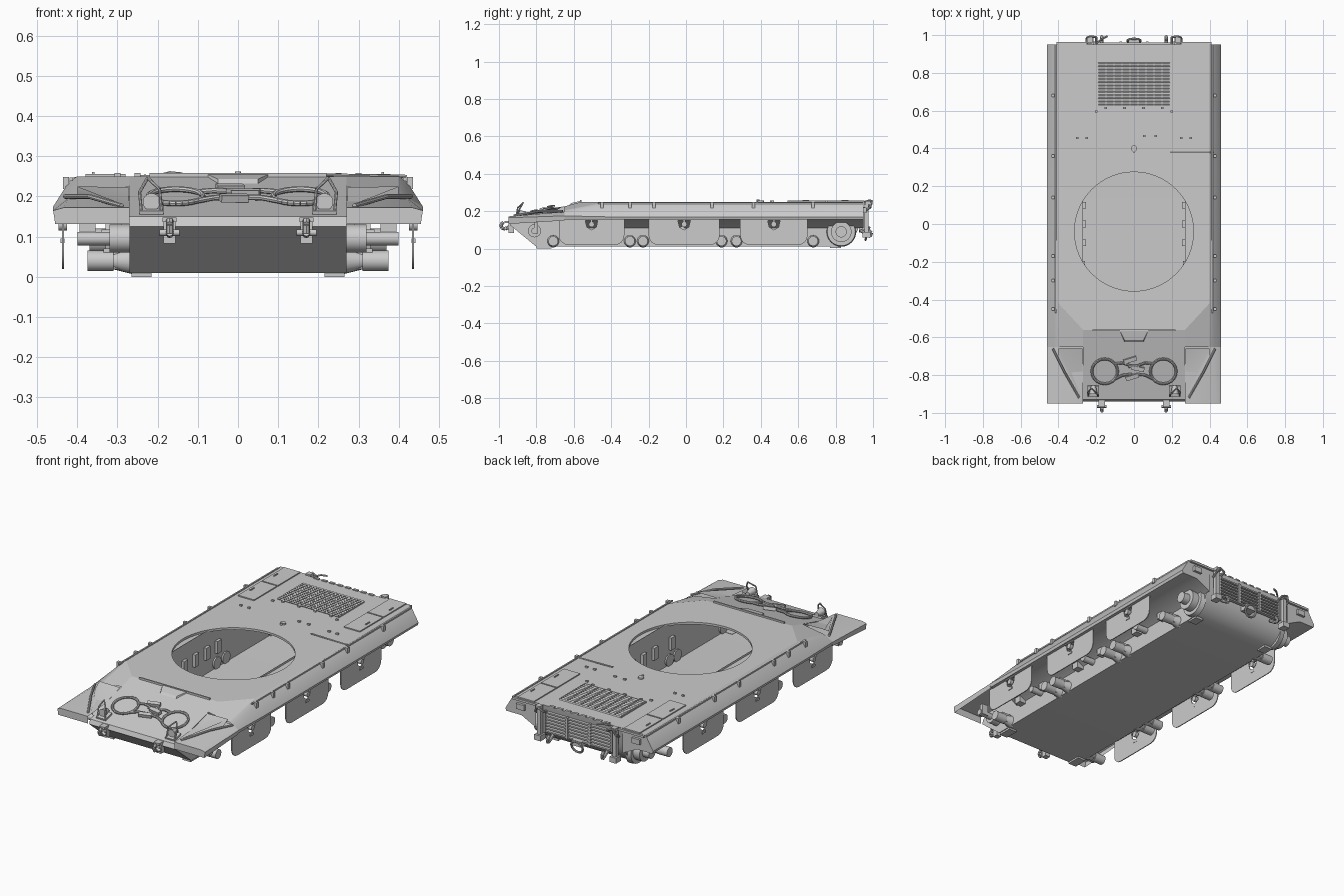
import bpy, bmesh, math
from mathutils import Vector, Matrix
from math import pi, cos, sin

if "Cube" in bpy.data.objects:
    bpy.data.objects.remove(bpy.data.objects["Cube"])

def finish(name, bm, mirror=False, recalc=True):
    bmesh.ops.remove_doubles(bm, verts=bm.verts, dist=1e-5)
    if recalc:
        bmesh.ops.recalc_face_normals(bm, faces=bm.faces)
    me = bpy.data.meshes.new(name)
    bm.to_mesh(me)
    ob = bpy.data.objects.new(name, me)
    bpy.context.collection.objects.link(ob)
    if mirror:
        ob.modifiers.new("Mirror", 'MIRROR').use_clip = False
    return ob

def sheet(name, verts, faces, mirror=False):
    bm = bmesh.new()
    vs = [bm.verts.new(v) for v in verts]
    for f in faces:
        bm.faces.new([vs[i] for i in f])
    return finish(name, bm, mirror)

def boxes(name, items, mirror=False):
    """items: (centre, size, optional x tilt, optional z turn)"""
    bm = bmesh.new()
    for it in items:
        c, s = it[0], it[1]
        rx = it[2] if len(it) > 2 else 0
        rz = it[3] if len(it) > 3 else 0
        m = Matrix.Translation(c) @ Matrix.Rotation(rz, 4, 'Z') @ Matrix.Rotation(rx, 4, 'X') @ Matrix.Diagonal((*s, 1))
        v = bmesh.ops.create_cube(bm, size=1, matrix=m)
    return finish(name, bm, mirror)

def rods(name, items, mirror=False, seg=16):
    """items: (start, end, radius, optional end radius)"""
    bm = bmesh.new()
    for it in items:
        a, b = Vector(it[0]), Vector(it[1])
        d = b - a
        m = Matrix.Translation((a + b) / 2) @ d.to_track_quat('Z', 'Y').to_matrix().to_4x4()
        bmesh.ops.create_cone(bm, cap_ends=True, segments=seg, radius1=it[2],
                              radius2=it[-1], depth=d.length, matrix=m)
    return finish(name, bm, mirror)

def tube(name, pts, r, mirror=False, closed=False):
    pairs = list(zip(pts, pts[1:] + pts[:1])) if closed else list(zip(pts, pts[1:]))
    return rods(name, [(a, b, r) for a, b in pairs], mirror, 8)

def circle(c, r, n, u, v):
    c, u, v = Vector(c), Vector(u), Vector(v)
    return [c + u * (r * cos(2*pi*i/n)) + v * (r * sin(2*pi*i/n)) for i in range(n)]

SL = 0.10 / 0.37
TILT = math.atan(SL)
def gl(x, y, h=0.0):           # point on the front slope
    return (x, y, 0.25 + (y + 0.56) * SL + h)

# lower tub: side profile swept across the width, open on top
arc = [(0.78 + 0.15*sin(a), 0.155 - 0.145*cos(a)) for a in [pi/2*i/8 for i in range(1, 8)]]
prof = [(-0.93, 0.15), (-0.94, 0.125), (-0.80, 0.01), (0.78, 0.01)] + arc + [(0.935, 0.16), (0.95, 0.25)]
n = len(prof)
full = prof + [(-0.56, 0.25)]
m = len(full)
verts = [(-0.27, y, z) for y, z in full] + [(0.27, y, z) for y, z in full]
faces = [(i, i+1, m+i+1, m+i) for i in range(n-1)] + [(m-1, 0, m, 2*m-1)]
faces += [tuple(range(m)), tuple(range(m, 2*m))]
sheet("lower_hull", verts, faces)

# deck with turret opening
bm = bmesh.new()
RING = circle((0, -0.04, 0.25), 0.315, 64, (1, 0, 0), (0, 1, 0))
outer = [(-.40, .95, .25), (.40, .95, .25), (.40, -.42, .25), (.27, -.56, .25), (-.27, -.56, .25), (-.40, -.42, .25)]
for loop in (outer, RING):
    vs = [bm.verts.new(p) for p in loop]
    for a, b in zip(vs, vs[1:] + vs[:1]):
        bm.edges.new((a, b))
bmesh.ops.triangle_fill(bm, edges=bm.edges[:], use_beauty=True, normal=(0, 0, 1))
for f in bm.faces:
    f.normal_update()
    if f.normal.z < 0:
        f.normal_flip()
finish("deck", bm, recalc=False)
low = [(p.x, p.y, 0.238) for p in RING]
sheet("turret_ring_rim", [tuple(p) for p in RING] + low,
      [(i, (i+1) % 64, 64 + (i+1) % 64, 64 + i) for i in range(64)])
boxes("ring_shelf", [((.295, -.04, .236), (.05, .36, .003))], True)
boxes("inner_wall_boxes", [((.262, y, .13), (.016, .035, .07)) for y in (-.25, -.1, .0, .1, .2)], True)

# sponsons lofted through three stations
mid = [(.40, .25), (.42, .238), (.46, .17), (.455, .155), (.36, .155), (.27, .11)]
front = [(.40, .205), (.42, .197), (.46, .175), (.455, .155), (.36, .155), (.27, .11)]
verts = [(x, .95, z) for x, z in mid] + [(x, -.42, z) for x, z in mid] + [(x, -.65, z) for x, z in front] + [(.27, .95, .25)]
faces = [(6*s+i, 6*s+i+1, 6*s+i+7, 6*s+i+6) for s in (0, 1) for i in range(5)] + [(0, 1, 2, 3, 4, 5, 18)]
sheet("sponson", verts, faces, True)

# cheeks beside the front slope
sheet("front_cheek", [(.27, -.56, .25), (.40, -.42, .25), (.40, -.65, .205), gl(.27, -.65)], [(0, 1, 2, 3)], True)
# front mudguards
sheet("mudguard", [(.27, -.65, .20), (.42, -.65, .197), (.46, -.65, .175), (.27, -.95, .172), (.435, -.95, .172),
                   (.46, -.95, .165), (.27, -.95, .132), (.455, -.95, .132), (.455, -.65, .150)],
      [(0, 1, 4, 3), (1, 2, 5, 4), (3, 4, 5, 7, 6), (2, 8, 7, 5)], True)
sheet("mudguard_brace", [gl(.272, -.90, -.005), (.285, -.90, .18), (.40, -.70, .20), (.40, -.66, .225), gl(.272, -.66, .0)],
      [(0, 1, 2, 3), (0, 3, 4)], True)
tube("mudguard_ridge", [(.29, -.92, .177), (.37, -.78, .20), (.43, -.66, .20)], .006, True)

# side skirts: rounded lower corners, notch on top for the hinge
def skirt(y0, y1, k):
    c, r, t, b = (y0 + y1) / 2, .05, .158, .02
    p = [(y0, t)]
    p += [(y0 + r - r*cos(a), b + r - r*sin(a)) for a in (0, pi/8, pi/4, 3*pi/8, pi/2)]
    p += [(y1 - r + r*sin(a), b + r - r*cos(a)) for a in (0, pi/8, pi/4, 3*pi/8, pi/2)]
    p += [(y1, t), (c + .035, t), (c + .025, .115), (c, .10), (c - .025, .115), (c - .035, t)]
    q = len(p)
    sheet("side_skirt_%d" % k, [(.433, y, z) for y, z in p] + [(.438, y, z) for y, z in p],
          [tuple(range(q)), tuple(range(q, 2*q))] + [(i, (i+1) % q, q + (i+1) % q, q + i) for i in range(q)], True)
    rods("skirt_hinge_%d" % k, [((.425, c, .13), (.447, c, .13), .015), ((.436, c, .16), (.436, c, .13), .006)], True)
    boxes("skirt_bracket_%d" % k, [((.44, c, .155), (.012, .07, .012)), ((.437, c, .09), (.01, .03, .012))], True)
for k, (a, b) in enumerate([(-.68, -.33), (-.20, .18), (.29, .65)], 1):
    skirt(a, b, k)

# suspension stubs and running gear mounts
AX = (-.71, -.30, -.23, .19, .27, .68)
rods("axle_stubs", [i for y in AX for i in (((.26, y, .04), (.315, y, .04), .034, .02),
     ((.31, y, .04), (.375, y, .04), .026))], True, 20)
boxes("axle_arms", [((.30, y, .045), (.07, .03, .05)) for y in AX], True)
rods("return_rollers", [((.27, y, .10), (.34, y, .10), .018) for y in (-.45, -.02, .42)], True)
boxes("bump_stops", [((.29, y, .11), (.04, .04, .035)) for y in (-.60, -.40, -.12, .08, .37, .58)], True)
rods("idler_mount", [((.26, -.81, .095), (.32, -.81, .095), .035), ((.31, -.81, .095), (.40, -.81, .095), .017)], True)
boxes("idler_bracket", [((.375, -.80, .11), (.04, .02, .06))], True)
rods("final_drive", [((.26, .83, .09), (.29, .83, .09), .08, .075), ((.29, .83, .09), (.33, .83, .09), .055),
                     ((.33, .83, .09), (.37, .83, .09), .03)], True, 32)

# front slope: splash bar, driver port, cables, shackles
boxes("splash_bar", [((0, -.562, .253), (.44, .008, .012))])
sheet("driver_port", [gl(-.075, -.565, .006), gl(.075, -.565, .006), gl(.05, -.615, .008), gl(-.05, -.615, .008),
                      gl(-.075, -.565), gl(.075, -.565), gl(.05, -.625), gl(-.05, -.625)],
      [(0, 1, 2, 3), (0, 4, 7, 3), (1, 5, 6, 2), (3, 2, 6, 7)])
slope = (0, cos(TILT), sin(TILT))
tube("cable_ring", circle(gl(.155, -.78, .01), .068, 28, (1, 0, 0), slope), .007, True, True)
tube("cable_link", [gl(.10, -.74, .01), gl(.06, -.735, .012), gl(.02, -.75, .014), gl(-.03, -.755, .014)], .007, True)
tube("cable_link_low", [gl(.10, -.82, .01), gl(.06, -.80, .012), gl(.01, -.795, .012)], .007, True)
boxes("shackles", [(gl(x, y, .014), (.07, .022, .018), TILT, a) for x, y, a in
                   [(-.02, -.72, .3), (.02, -.765, -.2), (-.01, -.81, .3)]])
# headlights with guards
rods("headlight", [(gl(.215, -.90, .028), gl(.215, -.855, .016), .022, .012), (gl(.215, -.88, 0), gl(.215, -.88, .03), .009)], True)
tube("headlight_guard", [gl(.19, -.91), gl(.195, -.90, .06), gl(.225, -.87, .08), gl(.245, -.89, .05), gl(.24, -.91)], .004, True)
boxes("headlight_base", [(gl(.215, -.885, .004), (.06, .06, .012), TILT)], True)
# front towing hooks
boxes("front_tow_plate", [((.17, -.935, .11), (.03, .03, .055)), ((.17, -.945, .142), (.035, .05, .012))], True)
tube("front_tow_hook", [(.17, -.93, .125), (.17, -.965, .105), (.17, -.985, .11), (.17, -.99, .13), (.17, -.975, .14)], .009, True)
rods("front_tow_pin", [((.145, -.965, .11), (.195, -.965, .11), .008)], True)
boxes("belly_skid", [((.24, -.76, .006), (.05, .08, .012)), ((.24, .80, .008), (.05, .06, .012))], True)

# engine deck: grille, side hatches, vents, fittings
boxes("grille_slats", [((0, .63 + .22*i/13, .253), (.38, .008, .008), .5) for i in range(14)])
boxes("grille_ribs", [((-.19 + .38*i/9, .74, .2535), (.006, .225, .007)) for i in range(10)])
boxes("rear_hatches", [((.33, .645, .252), (.10, .205, .008)), ((.33, .855, .252), (.10, .20, .008))], True)
boxes("hatch_handles", [((.36, y, .258), (.006, .035, .006)) for y in (.64, .85)], True)
boxes("rear_vents", [((-.17 + .34*i/7, .945, .252), (.03, .014, .007)) for i in range(8)])
boxes("deck_bolts", [((x, y, .253), (.014, .01, .01)) for x, y in
      [(-.3, .455), (-.25, .455), (.055, .465), (.115, .465), (.25, .455), (.3, .455), (-.2, .595), (.2, .595),
       (-.15, .615), (-.05, .615), (.05, .615), (.15, .615)]])
rods("filler_cap", [((0, .40, .25), (0, .40, .258), .016), ((0, .385, .25), (0, .385, .262), .007)])
rods("deck_rod", [((.19, .38, .254), (.42, .38, .25), .004)], seg=8)
# side rails and clips
boxes("side_rail", [((.415, .24, .243), (.008, 1.42, .008))], True)
boxes("side_clips", [((.428, y, .233), (.016, .016, .03)) for y in (-.45, -.30, -.17, .14, .36, .68)], True)

# rear plate: grille, brackets, hooks, lamps
boxes("rear_grille_bars", [((0, .952, .11 + .105*i/6), (.42, .018, .008)) for i in range(7)])
boxes("rear_grille_posts", [((x, .955, .163), (.012, .02, .12)) for x in (-.21, -.07, .07, .21)])
boxes("rear_bracket", [((.235, .965, .16), (.022, .022, .17)), ((.235, .972, .245), (.03, .03, .018)),
                       ((.235, .965, .075), (.04, .045, .03))], True)
tube("rear_bracket_loop", [(.20, .955, .22), (.20, .99, .235), (.235, .992, .25), (.25, .985, .22), (.25, .955, .20)], .006, True)
tube("rear_tow_hook", [(.17, .93, .10), (.17, .965, .075), (.17, .985, .065), (.17, .991, .085), (.17, .975, .10)], .009, True)
tube("rear_tow_ring", circle((0, .97, .08), .035, 20, (1, 0, 0), (0, .3, .95)), .006, closed=True)
boxes("rear_center_hitch", [((0, .95, .10), (.06, .05, .03))])
boxes("rear_lamps", [((.36, .955, .205), (.05, .018, .03)), ((.33, .957, .243), (.16, .012, .012))], True)
tube("rear_antenna_arm", [(-.20, .955, .25), (-.17, .98, .258), (-.14, .995, .255)], .005)

for o in bpy.context.collection.objects:
    o.select_set(True)
    bpy.context.view_layer.objects.active = o
bpy.ops.object.shade_smooth_by_angle(angle=math.radians(30))
